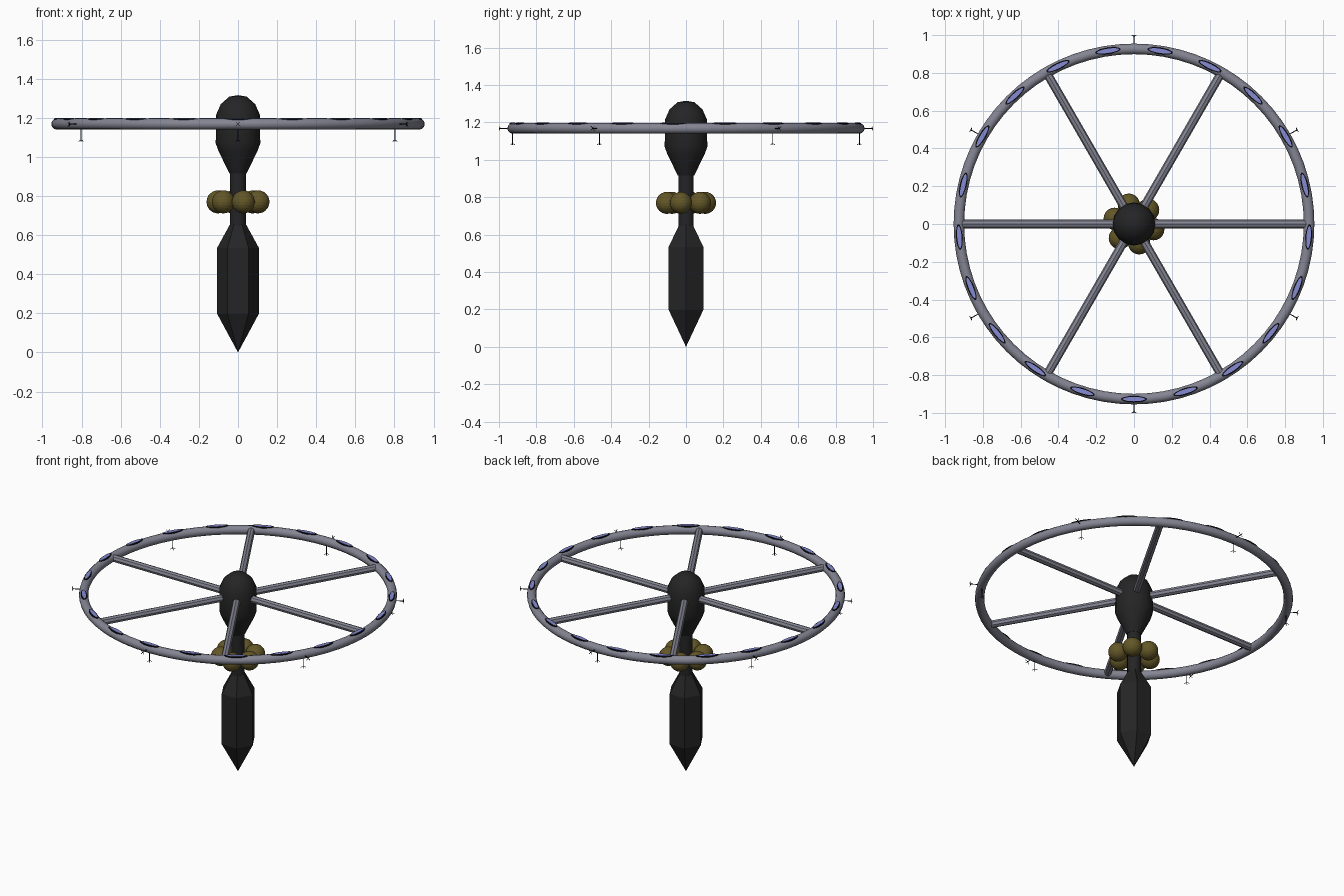
import bpy
import bmesh
from math import cos, sin, tau, radians
from mathutils import Vector, Matrix

cube = bpy.data.objects.get("Cube")
if cube:
    bpy.data.objects.remove(cube)

RING_Z = 1.168
RING_R = 0.927
TUBE_R = 0.028


def material(name, rgb):
    mat = bpy.data.materials.new(name)
    mat.use_nodes = True
    colour = (*rgb, 1.0)
    mat.diffuse_color = colour
    mat.node_tree.nodes["Principled BSDF"].inputs["Base Color"].default_value = colour
    return mat


charcoal = material("charcoal", (0.018, 0.018, 0.018))
steel = material("blue grey steel", (0.23, 0.235, 0.29))
bronze = material("dark gold", (0.125, 0.095, 0.02))
glass = material("window blue", (0.24, 0.26, 0.65))
black = material("black trim", (0.004, 0.004, 0.006))


def finish(bm, name, mat, smooth_angle=None):
    bmesh.ops.recalc_face_normals(bm, faces=bm.faces)
    mesh = bpy.data.meshes.new(name)
    bm.to_mesh(mesh)
    bm.free()
    mesh.materials.append(mat)
    obj = bpy.data.objects.new(name, mesh)
    bpy.context.collection.objects.link(obj)
    if smooth_angle:
        bpy.ops.object.select_all(action="DESELECT")
        obj.select_set(True)
        bpy.context.view_layer.objects.active = obj
        bpy.ops.object.shade_smooth_by_angle(angle=radians(smooth_angle))
    return obj


def lathe(name, profile, sides, mat, smooth_angle=None, closed=False):
    """Turn a (radius, height) profile around the z axis."""
    bm = bmesh.new()
    points = [bm.verts.new((r, 0, z)) for r, z in profile]
    edges = [bm.edges.new(pair) for pair in zip(points, points[1:])]
    if closed:
        edges.append(bm.edges.new((points[-1], points[0])))
    bmesh.ops.spin(bm, geom=points + edges, axis=(0, 0, 1), cent=(0, 0, 0),
                   angle=tau, steps=sides, use_merge=True)
    bmesh.ops.remove_doubles(bm, verts=bm.verts, dist=0.0005)
    return finish(bm, name, mat, smooth_angle)


def add_rod(bm, start, end, radius, sides):
    start, end = Vector(start), Vector(end)
    axis = end - start
    turn = axis.to_track_quat("Z", "Y").to_matrix().to_4x4()
    place = Matrix.Translation((start + end) / 2) @ turn
    bmesh.ops.create_cone(bm, cap_ends=True, segments=sides, radius1=radius,
                          radius2=radius, depth=axis.length, matrix=place)


def add_aerial(bm, start, direction, length):
    """Thin mast with a small cross of prongs near its tip."""
    start, direction = Vector(start), Vector(direction)
    tip = start + direction * length
    add_rod(bm, start, tip, 0.0025, 5)
    side = direction.orthogonal().normalized()
    across = direction.cross(side)
    for arm in (side, -side, across, -across):
        add_rod(bm, tip - direction * 0.008, tip + arm * 0.016, 0.0016, 4)


# Central tower: rounded hub, neck and hexagonal lower keel
lathe("hub", [(0, 1.316), (0.045, 1.308), (0.088, 1.27), (0.112, 1.215),
              (0.114, 1.07), (0.1, 1.03), (0.043, 0.915), (0, 0.915)],
      16, charcoal, 35)
lathe("neck", [(0, 0.94), (0.041, 0.94), (0.041, 0.64), (0, 0.64)],
      16, charcoal, 35)
lathe("keel", [(0, 0.655), (0.041, 0.655), (0.108, 0.533),
               (0.108, 0.2), (0, 0)], 6, charcoal)

# Cluster of storage spheres around the neck
bm = bmesh.new()
for i in range(6):
    a = radians(45) + i * tau / 6
    bmesh.ops.create_icosphere(
        bm, subdivisions=3, radius=0.059,
        matrix=Matrix.Translation((0.106 * cos(a), 0.106 * sin(a), 0.77)))
finish(bm, "storage_spheres", bronze)

# Outer ring
section = [(RING_R + TUBE_R * cos(i * tau / 12), RING_Z + TUBE_R * sin(i * tau / 12))
           for i in range(12)]
lathe("outer_ring", section, 72, steel, 40, closed=True)

# Spokes
bm = bmesh.new()
for i in range(6):
    a = i * tau / 6
    out = Vector((cos(a), sin(a), 0))
    lift = Vector((0, 0, RING_Z))
    add_rod(bm, out * 0.07 + lift, out * RING_R + lift, 0.023, 8)
finish(bm, "spokes", steel)


def window_plates(name, mat, length, width, top):
    """Oval plates spaced along the top of the ring."""
    bm = bmesh.new()
    for i in range(21):
        a = i * tau / 21 - tau / 4
        place = (Matrix.Rotation(a, 4, "Z")
                 @ Matrix.Translation((RING_R, 0, top - 0.004))
                 @ Matrix.Diagonal((width, length, 1, 1)))
        bmesh.ops.create_cone(bm, cap_ends=True, segments=16, radius1=0.5,
                              radius2=0.5, depth=0.008, matrix=place)
    finish(bm, name, mat)


window_plates("window_frames", black, 0.138, 0.034, RING_Z + 0.0295)
window_plates("windows", glass, 0.118, 0.023, RING_Z + 0.031)

# Aerials: one hanging and one pointing outward at each station
bm = bmesh.new()
for i in range(6):
    a = (i + 0.5) * tau / 6
    out = Vector((cos(a), sin(a), 0))
    base = out * RING_R + Vector((0, 0, RING_Z))
    add_aerial(bm, base, (0, 0, -1), 0.088)
    add_aerial(bm, base, out, 1 - RING_R)
finish(bm, "aerials", black)
